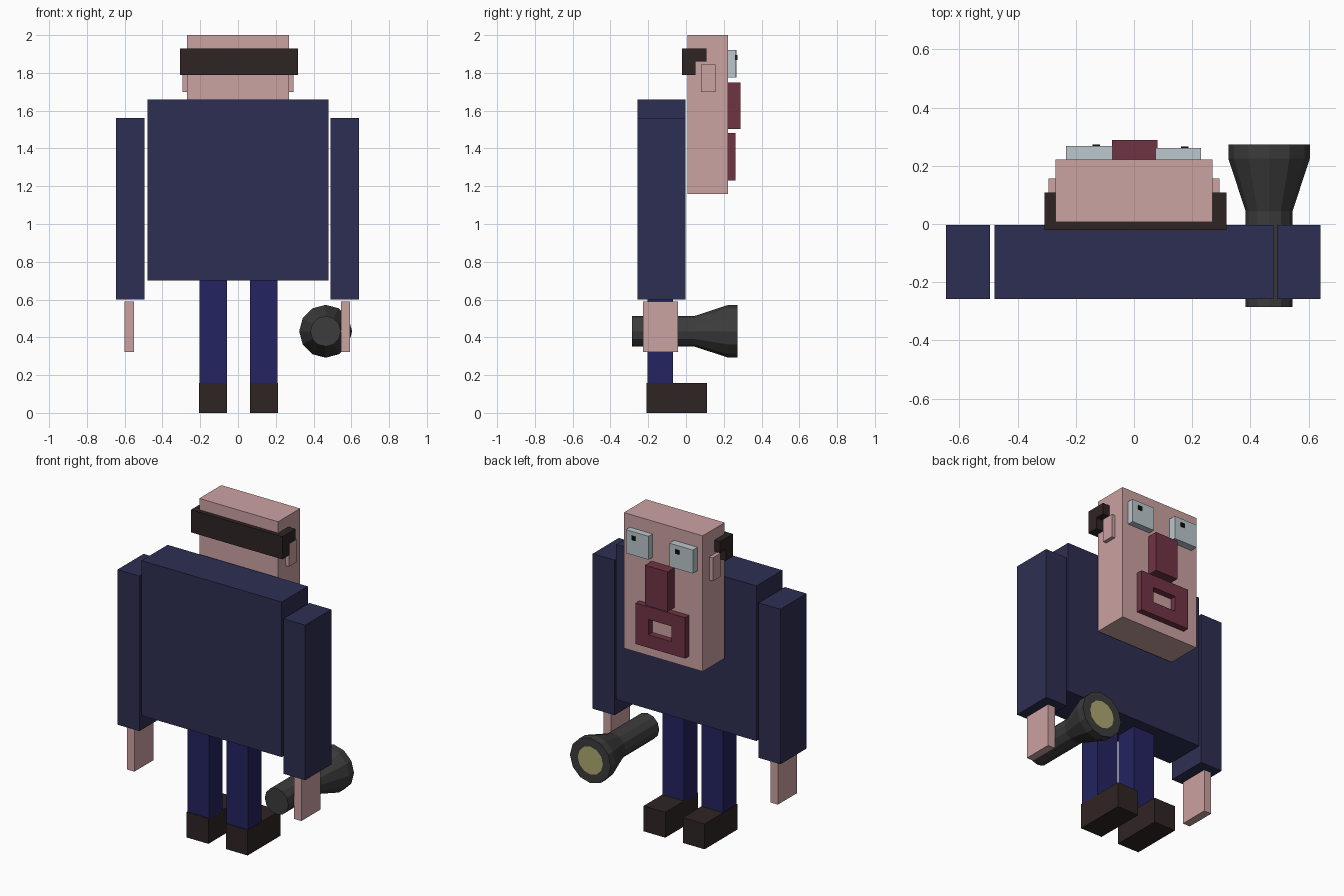
import bpy, bmesh, math
from mathutils import Matrix, Vector

cube = bpy.data.objects.get("Cube")
if cube:
    bpy.data.objects.remove(cube, do_unlink=True)


def material(name, rgb):
    m = bpy.data.materials.new(name)
    m.use_nodes = True
    colour = (*rgb, 1)
    m.diffuse_color = colour
    m.node_tree.nodes["Principled BSDF"].inputs["Base Color"].default_value = colour
    return m


SKIN = material("skin pink", (0.60, 0.36, 0.36))
JACKET = material("jacket navy", (0.027, 0.028, 0.085))
TROUSERS = material("trouser blue", (0.017, 0.017, 0.12))
DARK = material("dark brown", (0.028, 0.018, 0.017))
WHITE = material("eye pale blue", (0.50, 0.57, 0.61))
BLACK = material("pupil black", (0.004, 0.004, 0.004))
MAROON = material("nose maroon", (0.16, 0.034, 0.057))
GREY = material("torch grey", (0.045, 0.045, 0.045))
GLOW = material("lens yellow", (0.42, 0.40, 0.16))


def finish(name, bm, *mats):
    bmesh.ops.recalc_face_normals(bm, faces=bm.faces)
    mesh = bpy.data.meshes.new(name)
    bm.to_mesh(mesh)
    bm.free()
    for m in mats:
        mesh.materials.append(m)
    obj = bpy.data.objects.new(name, mesh)
    bpy.context.collection.objects.link(obj)
    return obj


def box(name, mat, x, y, z):
    """Box from (min, max) ranges on each axis."""
    bm = bmesh.new()
    size = [r[1] - r[0] for r in (x, y, z)]
    mid = Vector([(r[0] + r[1]) / 2 for r in (x, y, z)])
    bmesh.ops.create_cube(bm, size=1, matrix=Matrix.Translation(mid) @ Matrix.Diagonal((*size, 1)))
    return finish(name, bm, mat)


def side_prism(name, mat, x, profile):
    """Extrude a (y, z) profile along x."""
    bm = bmesh.new()
    face = bm.faces.new([bm.verts.new((x[0], y, z)) for y, z in profile])
    ext = bmesh.ops.extrude_face_region(bm, geom=[face])
    verts = [v for v in ext["geom"] if isinstance(v, bmesh.types.BMVert)]
    bmesh.ops.translate(bm, verts=verts, vec=(x[1] - x[0], 0, 0))
    return finish(name, bm, mat)


# Body and head
box("torso", JACKET, (-0.48, 0.48), (-0.258, -0.003), (0.70, 1.66))
box("head", SKIN, (-0.27, 0.27), (0.007, 0.222), (1.16, 2.0))

# Paired limbs and ears
for side, s in (("left", 1), ("right", -1)):
    def pair(part, mat, inner, outer, y, z, shift=0.0):
        box(f"{side}_{part}", mat, sorted((s * inner + shift, s * outer + shift)), y, z)

    pair("arm", JACKET, 0.493, 0.643, (-0.258, -0.003), (0.60, 1.56), -0.002)
    pair("hand", SKIN, 0.547, 0.597, (-0.228, -0.042), (0.323, 0.59), -0.003)
    pair("leg", TROUSERS, 0.06, 0.207, (-0.203, -0.07), (0.15, 0.705), 0.003)
    pair("shoe", DARK, 0.06, 0.209, (-0.208, 0.112), (0.0, 0.157), 0.003)
    pair("ear", SKIN, 0.26, 0.293, (0.08, 0.156), (1.70, 1.845))

# Hair band wrapped around the head, with stepped sideburns
box("hair_back", DARK, (-0.308, 0.318), (-0.02, 0.01), (1.79, 1.93))
step = [(0.01, 1.79), (0.05, 1.79), (0.05, 1.86), (0.108, 1.86), (0.108, 1.93), (0.01, 1.93)]
side_prism("left_sideburn", DARK, (0.265, 0.318), step)
side_prism("right_sideburn", DARK, (-0.308, -0.265), step)

# Eyes and pupils
for side, x, front, px in (("left", (0.074, 0.23), 0.261, 0.175),
                           ("right", (-0.234, -0.074), 0.268, -0.13)):
    box(f"{side}_eye", WHITE, x, (0.215, front), (1.775, 1.92))
    box(f"{side}_pupil", BLACK, (px - 0.013, px + 0.013), (front - 0.004, front + 0.005), (1.868, 1.894))

# Nose and open rectangular mouth
box("nose", MAROON, (-0.076, 0.08), (0.215, 0.288), (1.503, 1.75))
bm = bmesh.new()
rings = []
for y in (0.215, 0.261):
    for (x0, x1), (z0, z1) in (((-0.177, 0.163), (1.23, 1.483)), ((-0.083, 0.075), (1.31, 1.405))):
        rings.append([bm.verts.new((x, y, z)) for x, z in ((x0, z0), (x1, z0), (x1, z1), (x0, z1))])
for a, b in ((0, 1), (2, 3), (0, 2), (1, 3)):
    for i in range(4):
        j = (i + 1) % 4
        bm.faces.new((rings[a][i], rings[a][j], rings[b][j], rings[b][i]))
finish("mouth", bm, MAROON)

# Torch: a twelve-sided lathe along y with an inset lens
SIDES = 12
bm = bmesh.new()
rings = []
for r, y in ((0.081, -0.285), (0.081, 0.045), (0.14, 0.225), (0.14, 0.273), (0.086, 0.273)):
    ring = []
    for i in range(SIDES):
        a = math.tau * i / SIDES
        ring.append(bm.verts.new((0.464 + r * math.cos(a), y, 0.432 + r * math.sin(a))))
    rings.append(ring)
for a, b in zip(rings, rings[1:]):
    for i in range(SIDES):
        j = (i + 1) % SIDES
        bm.faces.new((a[i], a[j], b[j], b[i]))
bm.faces.new(rings[0])
bm.faces.new(rings[-1]).material_index = 1
finish("torch", bm, GREY, GLOW)
